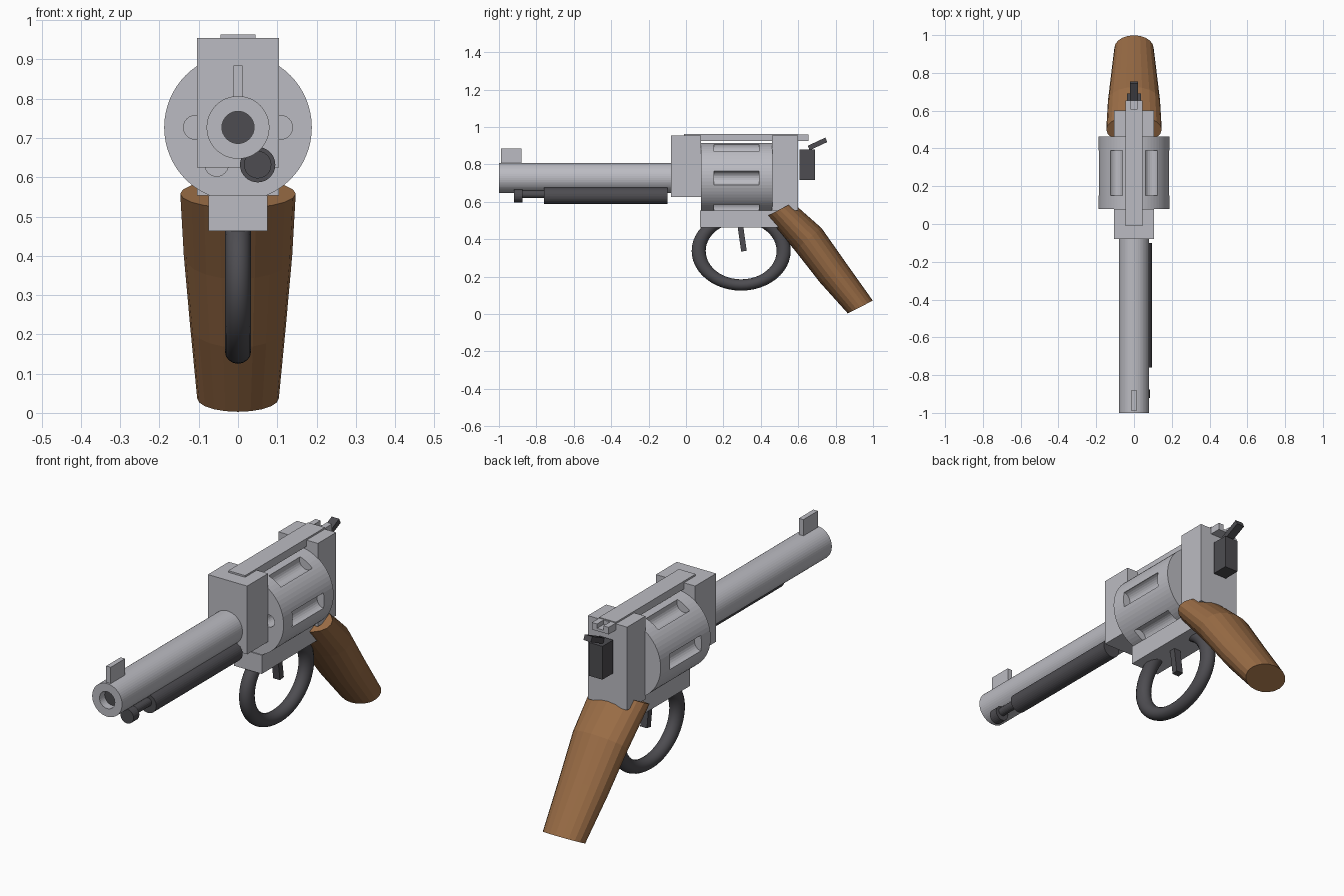
import bpy, bmesh
from math import sin, cos, pi, radians
from mathutils import Vector

if "Cube" in bpy.data.objects:
    bpy.data.objects.remove(bpy.data.objects["Cube"])


def material(name, rgb):
    m = bpy.data.materials.new(name)
    m.use_nodes = True
    color = (*rgb, 1)
    m.diffuse_color = color
    bsdf = next(n for n in m.node_tree.nodes if n.type == "BSDF_PRINCIPLED")
    bsdf.inputs["Base Color"].default_value = color
    return m


STEEL = material("light steel", (0.5, 0.5, 0.54))
DARK = material("dark metal", (0.075, 0.073, 0.082))
WOOD = material("brown wood", (0.32, 0.15, 0.06))
AXIS_Z = 0.727  # height of the bore line


def finish(name, mat):
    ob = bpy.context.object
    ob.name = name
    ob.data.name = name
    ob.data.materials.append(mat)
    return ob


def box(name, mat, x, y, z, tilt=0):
    """Box from half width x and (low, high) ranges along y and z."""
    bpy.ops.mesh.primitive_cube_add(
        size=1, location=(0, sum(y) / 2, sum(z) / 2), rotation=(radians(tilt), 0, 0))
    bpy.context.object.scale = (2 * x, y[1] - y[0], z[1] - z[0])
    return finish(name, mat)


def rod(name, mat, radius, y, x=0, z=AXIS_Z, sides=48):
    """Cylinder lying along y."""
    bpy.ops.mesh.primitive_cylinder_add(
        vertices=sides, radius=radius, depth=y[1] - y[0],
        location=(x, sum(y) / 2, z), rotation=(pi / 2, 0, 0))
    return finish(name, mat)


def smooth(ob, angle=30):
    bpy.ops.object.select_all(action="DESELECT")
    ob.select_set(True)
    bpy.context.view_layer.objects.active = ob
    bpy.ops.object.shade_smooth_by_angle(angle=radians(angle))


def cut(target, cutters):
    for c in cutters:
        c.hide_render = True
        mod = target.modifiers.new("cut", "BOOLEAN")
        mod.operation = "DIFFERENCE"
        mod.solver = "EXACT"
        mod.object = c
        bpy.context.view_layer.objects.active = target
        bpy.ops.object.modifier_apply(modifier=mod.name)
        bpy.data.objects.remove(c)


# Barrel with recessed dark bore
barrel = rod("barrel", STEEL, 0.08, (-1, -0.07))
cut(barrel, [rod("bore_cutter", STEEL, 0.041, (-1.1, -0.9), sides=32)])
rod("bore", DARK, 0.041, (-0.96, -0.89), sides=32)
box("front_sight", STEEL, 0.012, (-0.99, -0.88), (0.8, 0.885))

# Frame
box("front_frame", STEEL, 0.105, (-0.08, 0.08), (0.625, 0.955))
box("rear_frame", STEEL, 0.105, (0.46, 0.6), (0.553, 0.955))
box("lower_frame", STEEL, 0.075, (0.075, 0.55), (0.463, 0.553))
box("top_strap", STEEL, 0.045, (-0.01, 0.6), (0.925, 0.963))
rear_sight = box("rear_sight", STEEL, 0.045, (0.595, 0.655), (0.925, 0.959))
cut(rear_sight, [box("notch_cutter", STEEL, 0.017, (0.605, 0.7), (0.938, 1))])

# Drum with six outer flutes and six blind chambers
drum = rod("drum", STEEL, 0.188, (0.08, 0.462), sides=64)
cutters = []
for i in range(6):
    a = i * pi / 3
    dx, dz = cos(a), sin(a)
    cutters.append(rod("flute_cutter", STEEL, 0.038, (0.15, 0.39),
                       0.188 * dx, AXIS_Z + 0.188 * dz, 24))
    cutters.append(rod("chamber_cutter", STEEL, 0.03, (0, 0.4),
                       0.109 * dx, AXIS_Z + 0.109 * dz, 24))
cut(drum, cutters)

# Ejector under the barrel, offset to the left
rod("ejector_housing", DARK, 0.045, (-0.76, -0.1), 0.05, 0.632, 32)
rod("ejector_rod", DARK, 0.02, (-0.9, -0.75), 0.05, 0.64, 20)
rod("ejector_tip", DARK, 0.035, (-0.92, -0.875), 0.05, 0.632, 24)

# Trigger and its oval guard
bpy.ops.mesh.primitive_torus_add(
    major_segments=48, minor_segments=16, major_radius=0.2, minor_radius=0.033,
    location=(0, 0.295, 0.337), rotation=(0, pi / 2, 0))
guard = finish("trigger_guard", DARK)
guard.scale = (0.91, 1.136, 1)
smooth(guard, 40)
box("trigger", DARK, 0.018, (0.285, 0.315), (0.335, 0.475), tilt=8)

# Hammer and spur
box("hammer", DARK, 0.036, (0.608, 0.69), (0.717, 0.878))
box("hammer_spur", DARK, 0.02, (0.651, 0.755), (0.896, 0.922), tilt=25)

# Grip: elliptical rings lofted along a curved path
# Each ring: y, z, half width, half thickness
RINGS = [(0.5, 0.558, 0.147, 0.08), (0.653, 0.4, 0.138, 0.093),
         (0.785, 0.222, 0.122, 0.087), (0.932, 0.037, 0.104, 0.075)]
SIDES = 20
across = Vector((0, 0.89, 0.456))
bm = bmesh.new()
loops = []
for k, (y, z, wide, thick) in enumerate(RINGS):
    lean = Vector((0, 0.77, 0.64)) if 0 < k < 3 else across
    loops.append([bm.verts.new(Vector((wide * cos(t), y, z)) + lean * thick * sin(t))
                  for t in (2 * pi * i / SIDES for i in range(SIDES))])
for a, b in zip(loops, loops[1:]):
    for i in range(SIDES):
        j = (i + 1) % SIDES
        bm.faces.new((a[i], a[j], b[j], b[i]))
bm.faces.new(loops[0])
bm.faces.new(loops[-1])
bmesh.ops.recalc_face_normals(bm, faces=bm.faces)
mesh = bpy.data.meshes.new("grip")
bm.to_mesh(mesh)
bm.free()
mesh.materials.append(WOOD)
grip = bpy.data.objects.new("grip", mesh)
bpy.context.collection.objects.link(grip)
